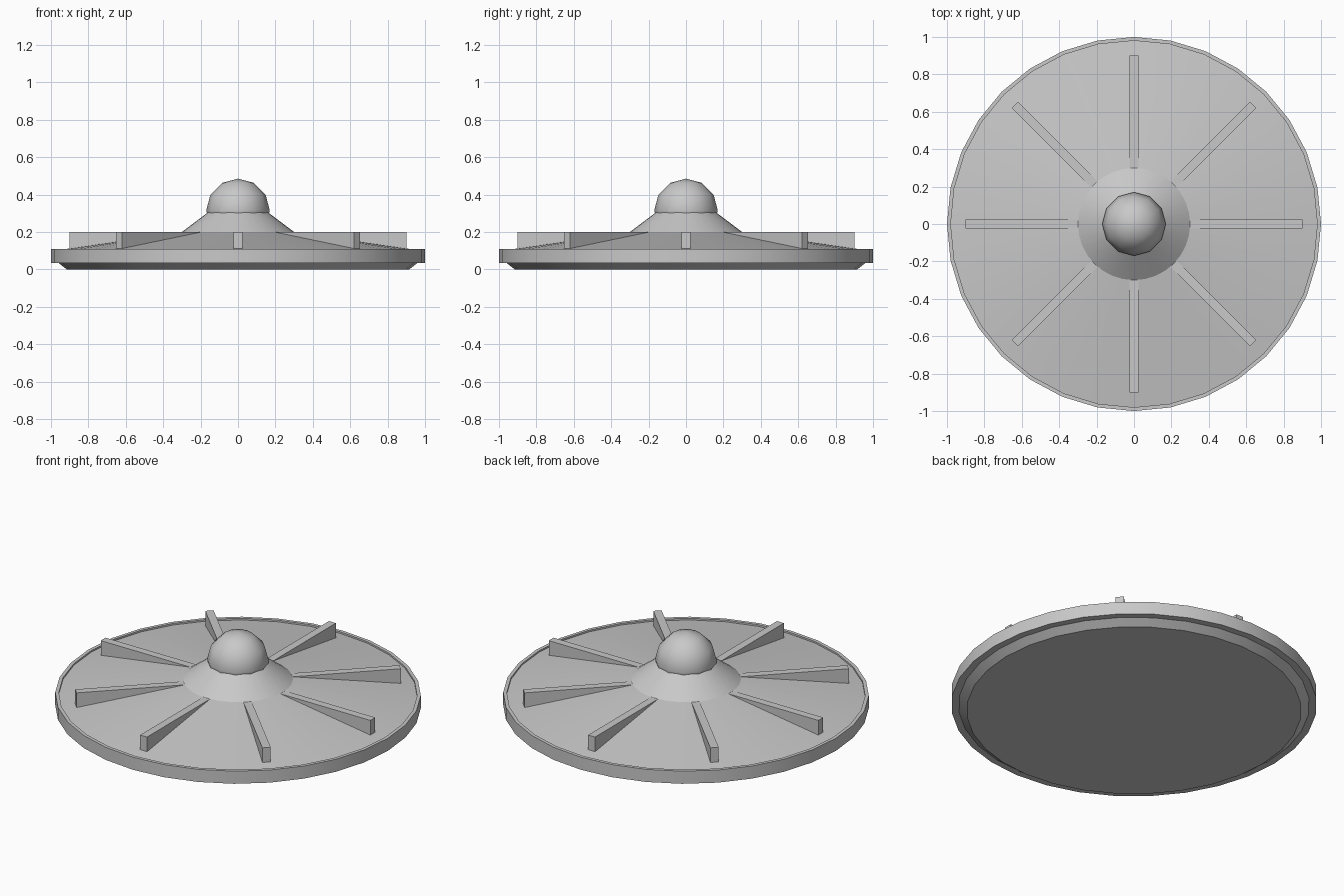
import bpy
import bmesh
from math import pi, radians
from mathutils import Matrix, Vector

cube = bpy.data.objects.get("Cube")
if cube:
    bpy.data.objects.remove(cube, do_unlink=True)

# Single plain metal colour
metal = bpy.data.materials.new("light_grey_metal")
metal.use_nodes = True
grey = (0.58, 0.58, 0.58, 1)
metal.diffuse_color = grey
metal.node_tree.nodes["Principled BSDF"].inputs["Base Color"].default_value = grey


def finish(name, bm, smooth_angle=None):
    bmesh.ops.recalc_face_normals(bm, faces=bm.faces)
    mesh = bpy.data.meshes.new(name)
    bm.to_mesh(mesh)
    bm.free()
    mesh.materials.append(metal)
    obj = bpy.data.objects.new(name, mesh)
    bpy.context.collection.objects.link(obj)
    if smooth_angle:
        bpy.ops.object.select_all(action="DESELECT")
        obj.select_set(True)
        bpy.context.view_layer.objects.active = obj
        bpy.ops.object.shade_smooth_by_angle(angle=radians(smooth_angle))
    return obj


def lathe(name, profile, sides, smooth_angle):
    """Spin (radius, height) points around the z axis."""
    bm = bmesh.new()
    verts = [bm.verts.new((r, 0, z)) for r, z in profile]
    edges = [bm.edges.new(pair) for pair in zip(verts, verts[1:])]
    bmesh.ops.spin(bm, geom=verts + edges, cent=(0, 0, 0), axis=(0, 0, 1),
                   angle=2 * pi, steps=sides)
    bmesh.ops.remove_doubles(bm, verts=bm.verts, dist=0.0005)
    return finish(name, bm, smooth_angle)


# Hull: flat belly, bevelled underside, upright rim with a lip, sloping deck
lathe("saucer_hull", [(0, 0), (0.915, 0), (0.96, 0.034), (1, 0.034), (1, 0.11),
                      (0.98, 0.11), (0.98, 0.1), (0.3, 0.2)], 32, 25)

# Cone collar under the dome
lathe("dome_collar", [(0.3, 0.2), (0.16, 0.305), (0, 0.305)], 32, 25)

# Faceted-outline dome, sunk into the collar
bm = bmesh.new()
bmesh.ops.create_uvsphere(bm, u_segments=12, v_segments=6, radius=0.17,
                          matrix=Matrix.Translation((0, 0, 0.315)))
bmesh.ops.bisect_plane(bm, geom=bm.verts[:] + bm.edges[:] + bm.faces[:],
                       plane_co=(0, 0, 0.3), plane_no=(0, 0, 1), clear_inner=True)
finish("dome", bm, 60)

# Eight radial fins with level tops, rooted in the sloping deck
for i in range(8):
    bm = bmesh.new()
    outline = [(0.3, 0.195), (0.9, 0.105), (0.9, 0.2), (0.3, 0.2)]
    side = bm.faces.new([bm.verts.new((x, -0.023, z)) for x, z in outline])
    grown = bmesh.ops.extrude_face_region(bm, geom=[side], use_keep_orig=True)
    moved = [v for v in grown["geom"] if isinstance(v, bmesh.types.BMVert)]
    bmesh.ops.translate(bm, verts=moved, vec=Vector((0, 0.046, 0)))
    bmesh.ops.rotate(bm, verts=bm.verts, cent=(0, 0, 0),
                     matrix=Matrix.Rotation(i * pi / 4, 3, "Z"))
    finish(f"radial_fin_{i + 1}", bm)
